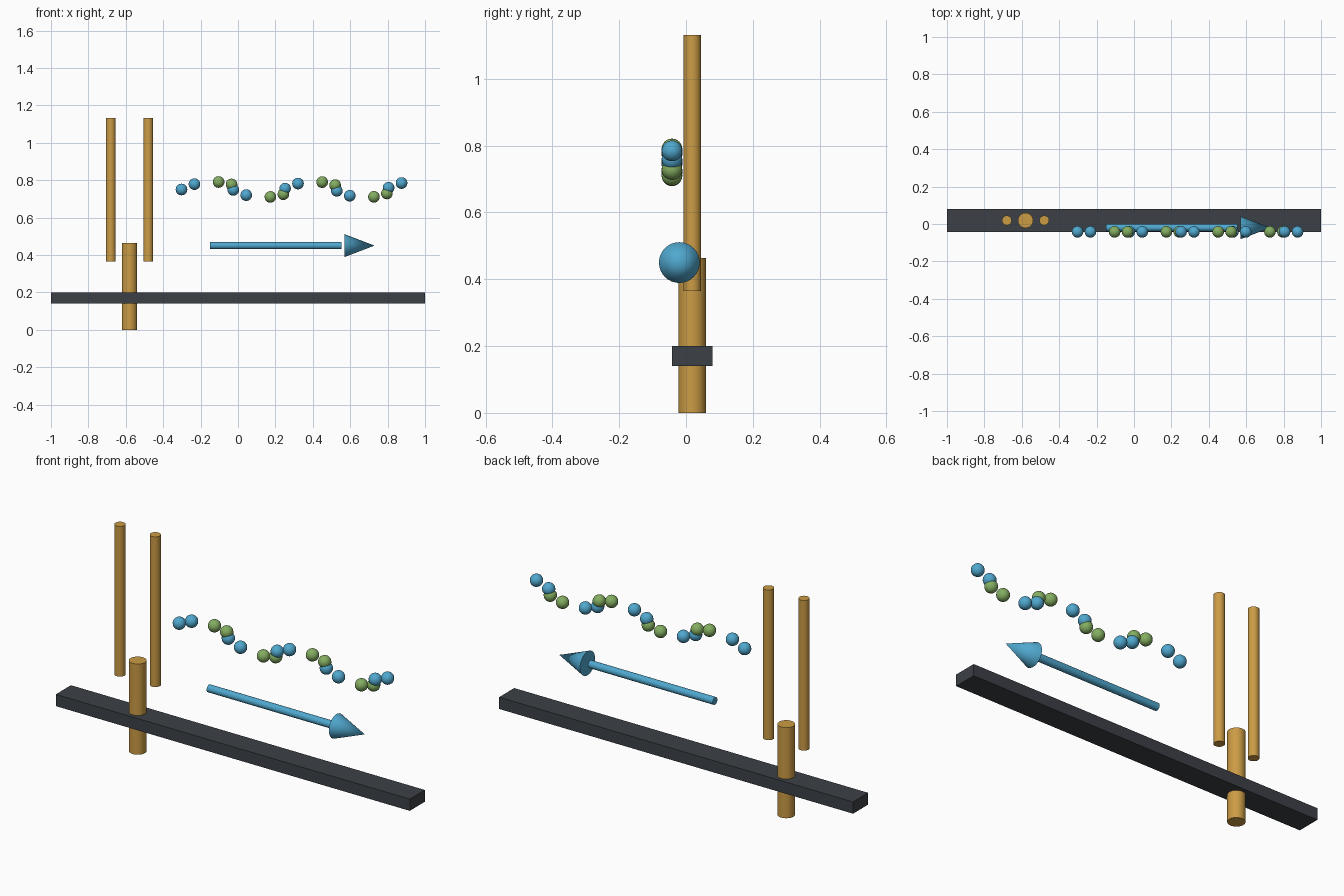
import bpy
import math

cube = bpy.data.objects.get("Cube")
if cube:
    bpy.data.objects.remove(cube, do_unlink=True)


def material(name, rgb):
    mat = bpy.data.materials.new(name)
    mat.use_nodes = True
    colour = (*rgb, 1.0)
    mat.diffuse_color = colour
    mat.node_tree.nodes["Principled BSDF"].inputs["Base Color"].default_value = colour
    return mat


CHARCOAL = material("charcoal", (0.045, 0.051, 0.061))
GOLD = material("gold", (0.60, 0.33, 0.06))
BLUE = material("sky_blue", (0.08, 0.39, 0.62))
GREEN = material("leaf_green", (0.23, 0.42, 0.12))


def finish(name, mat, smooth=True):
    obj = bpy.context.object
    obj.name = name
    obj.data.name = name
    obj.data.materials.append(mat)
    if smooth:
        bpy.ops.object.shade_smooth_by_angle(angle=math.radians(40))
    return obj


def post(name, x, radius, bottom, top):
    bpy.ops.mesh.primitive_cylinder_add(
        vertices=32, radius=radius, depth=top - bottom,
        location=(x, 0.019, (bottom + top) / 2))
    return finish(name, GOLD)


# Long flat rail
bpy.ops.mesh.primitive_cube_add(size=1, location=(0, 0.019, 0.17))
bpy.context.object.scale = (2, 0.122, 0.06)
bpy.ops.object.transform_apply(location=False, rotation=False, scale=True)
finish("rail", CHARCOAL, smooth=False)

# Thick post through the rail, with a thin floating rod on each side
CENTRE = -0.58
post("centre_post", CENTRE, 0.041, 0, 0.463)
for side, label in ((-1, "right"), (1, "left")):
    post(label + "_rod", CENTRE + side * 0.1, 0.026, 0.365, 1.132)

# Arrow pointing along +x, the head set slightly apart from the shaft
ARROW_Y, ARROW_Z = -0.02, 0.45
ALONG_X = (0, math.pi / 2, 0)
bpy.ops.mesh.primitive_cylinder_add(
    vertices=32, radius=0.019, depth=0.704,
    location=(0.202, ARROW_Y, ARROW_Z), rotation=ALONG_X)
finish("arrow_shaft", BLUE)
bpy.ops.mesh.primitive_cone_add(
    vertices=32, radius1=0.061, radius2=0, depth=0.16,
    location=(0.65, ARROW_Y, ARROW_Z), rotation=ALONG_X)
finish("arrow_head", BLUE)

# Wavy chain of beads: pairs of blue and green in turn
for i in range(18):
    is_green = i % 4 >= 2
    x = -0.302 + i * 0.0692 + (0.06 if is_green else 0)
    z = 0.75 + 0.04 * math.sin(i * 0.8)
    bpy.ops.mesh.primitive_uv_sphere_add(
        segments=24, ring_count=16, radius=0.031, location=(x, -0.042, z))
    finish(f"bead_{i + 1}", GREEN if is_green else BLUE)
